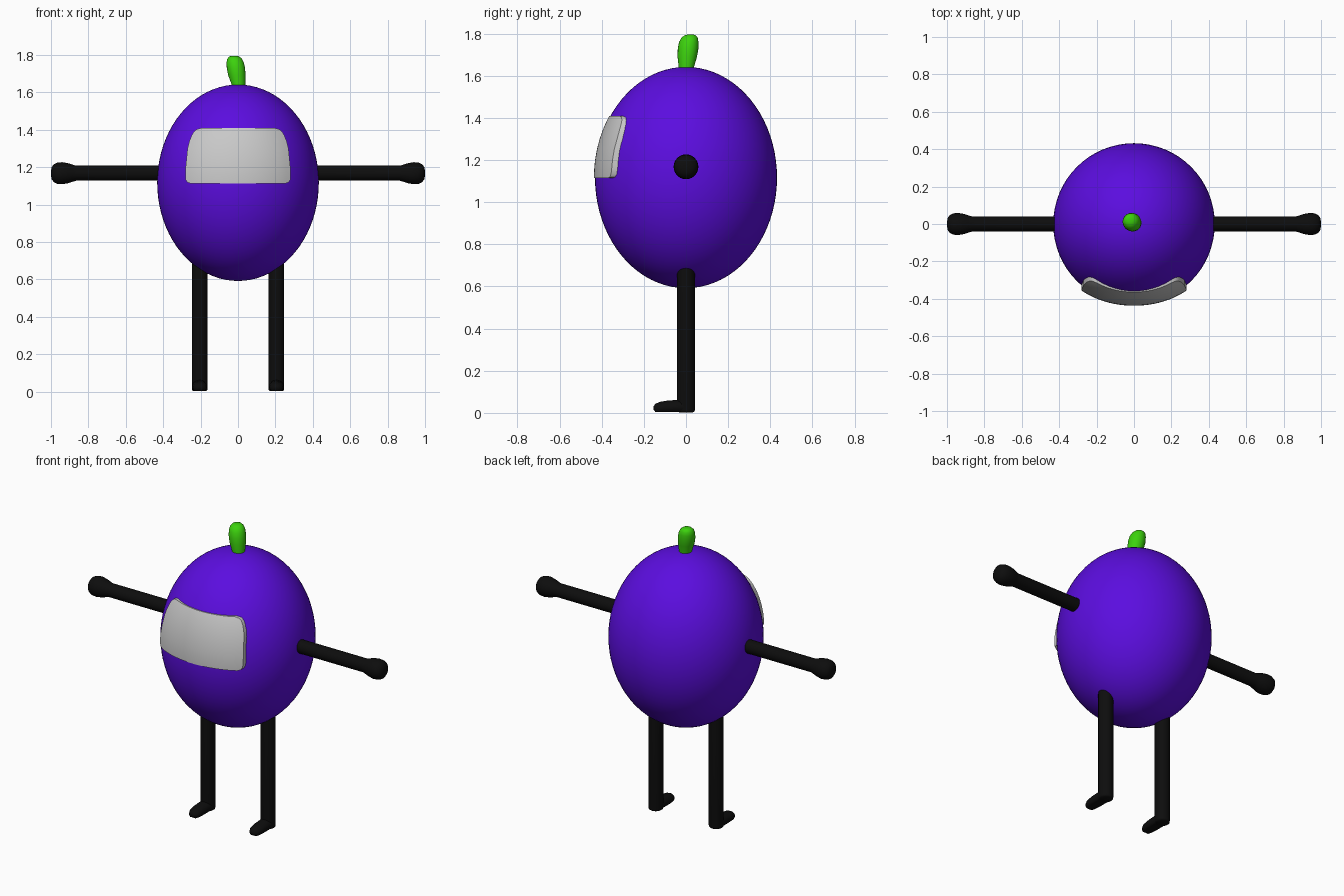
import bpy, bmesh, math
from mathutils import Vector

cube = bpy.data.objects.get("Cube")
if cube:
    bpy.data.objects.remove(cube, do_unlink=True)


def material(name, color):
    m = bpy.data.materials.new(name)
    m.use_nodes = True
    m.diffuse_color = (*color, 1)
    bsdf = m.node_tree.nodes["Principled BSDF"]
    bsdf.inputs["Base Color"].default_value = (*color, 1)
    bsdf.inputs["Roughness"].default_value = 0.6
    return m


PURPLE = material("purple", (0.105, 0.004, 0.74))
BLACK = material("black", (0.004, 0.004, 0.004))
GREEN = material("green", (0.045, 0.64, 0.004))
GREY = material("light grey", (0.58, 0.58, 0.58))

BODY_Z, BODY_R, BODY_H = 1.117, 0.432, 0.525
SIDES = 24


def finish(bm, name, mat, angle=50):
    bmesh.ops.recalc_face_normals(bm, faces=bm.faces)
    mesh = bpy.data.meshes.new(name)
    bm.to_mesh(mesh)
    bm.free()
    mesh.materials.append(mat)
    ob = bpy.data.objects.new(name, mesh)
    bpy.context.collection.objects.link(ob)
    bpy.ops.object.select_all(action="DESELECT")
    bpy.context.view_layer.objects.active = ob
    ob.select_set(True)
    bpy.ops.object.shade_smooth_by_angle(angle=math.radians(angle))
    return ob


def loft(name, rings, mat):
    """Skin a list of closed rings of points and cap both ends."""
    bm = bmesh.new()
    loops = [[bm.verts.new(p) for p in ring] for ring in rings]
    for a, b in zip(loops, loops[1:]):
        for i in range(len(a)):
            j = (i + 1) % len(a)
            bm.faces.new((a[i], a[j], b[j], b[i]))
    bm.faces.new(loops[0])
    bm.faces.new(loops[-1])
    return finish(bm, name, mat)


def ring(center, u, v):
    c, u, v = Vector(center), Vector(u), Vector(v)
    angles = [math.tau * i / SIDES for i in range(SIDES)]
    return [c + u * math.cos(a) + v * math.sin(a) for a in angles]


# Egg-shaped body
bm = bmesh.new()
bmesh.ops.create_uvsphere(bm, u_segments=64, v_segments=40, radius=1)
for v in bm.verts:
    v.co = (v.co.x * BODY_R, v.co.y * BODY_R, BODY_Z + v.co.z * BODY_H)
finish(bm, "body", PURPLE)

# Leaning stem: height, x, y, radius
stem = [(1.6, .004, .002, .033), (1.645, .002, .002, .037), (1.69, -.006, .006, .046),
        (1.73, -.011, .01, .049), (1.76, -.015, .013, .046), (1.78, -.018, .017, .039),
        (1.792, -.02, .02, .027), (1.796, -.02, .021, .012)]
loft("stem", [ring((x, y, z), (r, 0, 0), (0, r, 0)) for z, x, y, r in stem], GREEN)

# Arms with rounded hands: distance out, radius
arm = [(.36, .04), (.865, .04), (.885, .046), (.91, .054), (.94, .059), (.965, .057),
       (.985, .048), (.996, .032), (1.0, .012)]
# Legs: height, radius
leg = [(.003, .034), (.008, .041), (.016, .042), (.75, .042)]
# Feet: y, half width, top height
foot = [(.0, .04, .064), (-.04, .04, .062), (-.09, .04, .058), (-.125, .036, .052),
        (-.145, .026, .043), (-.155, .01, .03)]


def foot_ring(y, w, top):
    # Flat sole under a rounded upper
    base = .004 + (.012 if w < .02 else 0)
    mid = base + (top - base) * .4
    pts = []
    for p in ring((0, y, 0), (w, 0, 0), (0, 0, 1)):
        lift = p.z * (top - mid) if p.z > 0 else max(p.z * 1.4, -1) * (mid - base)
        pts.append(Vector((p.x, y, mid + lift)))
    return pts


for side, s in (("left", 1), ("right", -1)):
    loft(side + "_arm", [ring((s * x, 0, 1.168), (0, r, 0), (0, 0, r)) for x, r in arm], BLACK)
    loft(side + "_leg", [ring((s * .205, 0, z), (r, 0, 0), (0, r, 0)) for z, r in leg], BLACK)
    shoe = loft(side + "_foot", [foot_ring(*f) for f in foot], BLACK)
    shoe.location.x = s * .205

# Visor wrapped over the front of the body: height, half width
visor = [(1.114, .255), (1.12, .272), (1.134, .28), (1.165, .282), (1.2, .28), (1.25, .275),
         (1.3, .27), (1.34, .26), (1.37, .248), (1.39, .236), (1.402, .222), (1.409, .2)]
COLS = 24
bm = bmesh.new()
rows = []
for z, w in visor:
    r = BODY_R * math.sqrt(1 - ((z - BODY_Z) / BODY_H) ** 2)
    row = []
    for i in range(COLS + 1):
        x = w * (2 * i / COLS - 1)
        row.append(bm.verts.new((x, -math.sqrt(r * r - x * x) - .005 - .28 * x * x, z)))
    rows.append(row)
for a, b in zip(rows, rows[1:]):
    for i in range(COLS):
        bm.faces.new((a[i], a[i + 1], b[i + 1], b[i]))
# Side walls reaching into the body
rim = [e for e in bm.edges if e.is_boundary]
walls = bmesh.ops.extrude_edge_only(bm, edges=rim)["geom"]
for v in walls:
    if isinstance(v, bmesh.types.BMVert):
        v.co.y += .04
finish(bm, "visor", GREY, 40)
